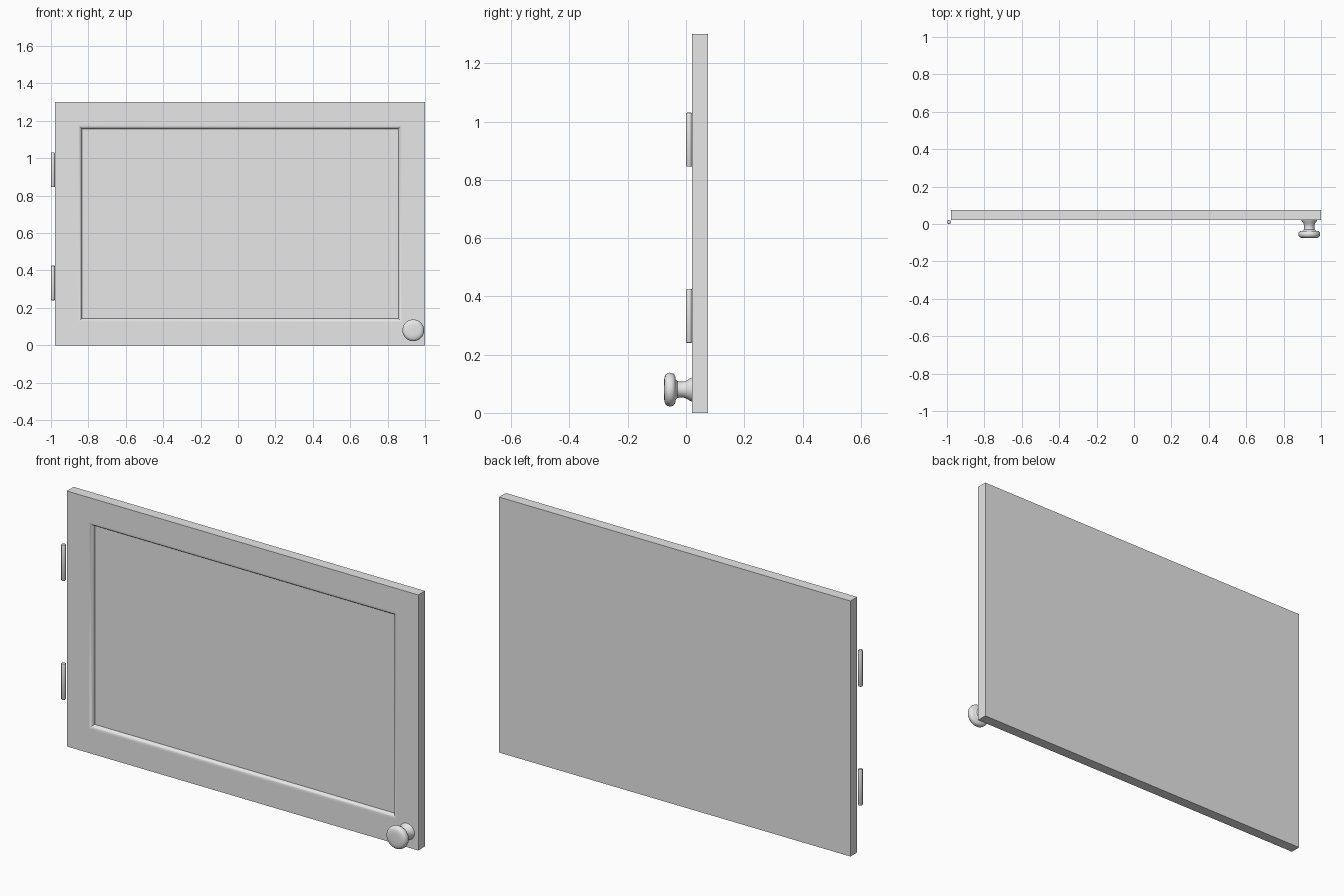
import bpy, bmesh, math

cube = bpy.data.objects.get("Cube")
if cube:
    bpy.data.objects.remove(cube, do_unlink=True)

grey = bpy.data.materials.new("light_grey")
grey.use_nodes = True
grey.diffuse_color = (0.8, 0.8, 0.8, 1)
grey.node_tree.nodes["Principled BSDF"].inputs["Base Color"].default_value = (0.8, 0.8, 0.8, 1)


def loft(name, rings, location=(0, 0, 0)):
    """Skin a list of closed rings, cap both ends and shade smooth by angle."""
    bm = bmesh.new()
    loops = [[bm.verts.new(p) for p in ring] for ring in rings]
    for a, b in zip(loops, loops[1:]):
        for i in range(len(a)):
            j = (i + 1) % len(a)
            bm.faces.new((a[i], a[j], b[j], b[i]))
    bm.faces.new(loops[0])
    bm.faces.new(loops[-1])
    bmesh.ops.recalc_face_normals(bm, faces=bm.faces)
    mesh = bpy.data.meshes.new(name)
    bm.to_mesh(mesh)
    bm.free()
    mesh.materials.append(grey)
    obj = bpy.data.objects.new(name, mesh)
    obj.location = location
    bpy.context.collection.objects.link(obj)
    bpy.ops.object.select_all(action='DESELECT')
    obj.select_set(True)
    bpy.context.view_layer.objects.active = obj
    bpy.ops.object.shade_smooth_by_angle(angle=math.radians(35))
    return obj


def rectangle(inset, y):
    left, right, low, high = -0.978 + inset, 1 - inset, inset, 1.3 - inset
    return [(left, y, low), (right, y, low), (right, y, high), (left, y, high)]


def circle(radius, height, axis, count):
    ring = []
    for i in range(count):
        a = math.tau * i / count
        u, v = radius * math.cos(a), radius * math.sin(a)
        ring.append((u, height, v) if axis == "y" else (u, v, height))
    return ring


# Door slab: square outer edge, rounded moulding and recessed panel
FRONT, BACK, DEPTH, WIDTH, FRAME, STEPS = 0.021, 0.075, 0.02, 0.02, 0.143, 6
rings = [rectangle(0, BACK), rectangle(0, FRONT), rectangle(FRAME - WIDTH - 0.003, FRONT)]
for i in range(STEPS + 1):
    a = math.pi / 2 * i / STEPS
    rings.append(rectangle(FRAME - WIDTH + WIDTH * math.sin(a),
                           FRONT + DEPTH * (1 - math.cos(a))))
loft("door_panel", rings)

# Turned knob: flared foot, narrow neck, rounded head (radius, y)
knob_profile = [
    (0.042, 0.022), (0.039, 0.014), (0.032, 0.004), (0.028, -0.007),
    (0.027, -0.02), (0.029, -0.03), (0.036, -0.036), (0.046, -0.037),
    (0.053, -0.041), (0.057, -0.048), (0.058, -0.056), (0.056, -0.064),
    (0.051, -0.07), (0.042, -0.074), (0.028, -0.0755), (0.012, -0.076),
]
loft("knob", [circle(r, y, "y", 40) for r, y in knob_profile], (0.937, 0, 0.08))

# Hinge barrels with softened ends
R, HALF, SOFT = 0.0105, 0.0925, 0.003
for name, z in (("lower_hinge", 0.333), ("upper_hinge", 0.938)):
    ends = [(R - SOFT, -HALF), (R - SOFT / 3, -HALF + SOFT / 3), (R, -HALF + SOFT)]
    profile = ends + [(r, -h) for r, h in reversed(ends)]
    loft(name, [circle(r, h, "z", 20) for r, h in profile], (-0.9895, R, z))
